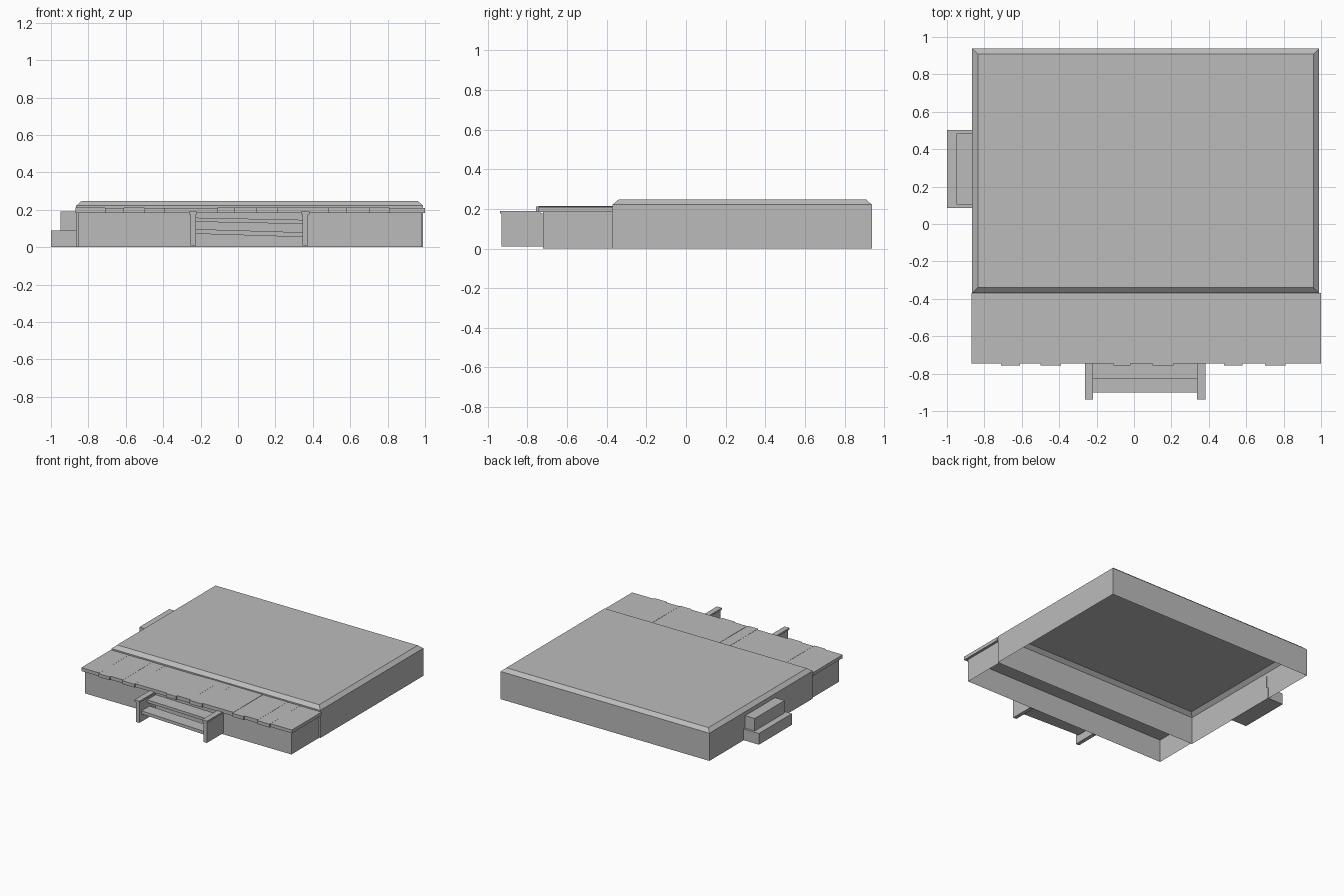
import bpy, bmesh, random
from mathutils import Matrix, Vector

if "Cube" in bpy.data.objects:
    bpy.data.objects.remove(bpy.data.objects["Cube"])

random.seed(4)
grey = bpy.data.materials.new("plain_grey")
grey.diffuse_color = (0.5, 0.5, 0.5, 1)
grey.use_nodes = True
grey.node_tree.nodes["Principled BSDF"].inputs["Base Color"].default_value = grey.diffuse_color


def finish(name, bm):
    me = bpy.data.meshes.new(name)
    bm.to_mesh(me)
    bm.free()
    me.materials.append(grey)
    ob = bpy.data.objects.new(name, me)
    bpy.context.collection.objects.link(ob)
    return ob


def add_box(bm, x0, x1, y0, y1, z0, z1, tilt_y=0.0, tilt_x=0.0):
    c = Vector(((x0 + x1) / 2, (y0 + y1) / 2, (z0 + z1) / 2))
    m = (Matrix.Translation(c) @ Matrix.Rotation(tilt_y, 4, 'Y')
         @ Matrix.Rotation(tilt_x, 4, 'X')
         @ Matrix.Diagonal((x1 - x0, y1 - y0, z1 - z0, 1)))
    return bmesh.ops.create_cube(bm, size=1, matrix=m)["verts"]


def box(name, *dims, **kw):
    bm = bmesh.new()
    add_box(bm, *dims, **kw)
    return finish(name, bm)


# Main foundation: hollow shell, sloped rim, open underneath
bm = bmesh.new()
rings = []
for z, inset in ((0, 0), (0.222, 0), (0.248, 0.03)):
    x0, x1, y0, y1 = -0.865 + inset, 0.99 - inset, -0.37 + inset, 0.938 - inset
    rings.append([bm.verts.new((x, y, z))
                  for x, y in ((x0, y0), (x1, y0), (x1, y1), (x0, y1))])
for low, high in zip(rings, rings[1:]):
    for i in range(4):
        j = (i + 1) % 4
        bm.faces.new((low[i], low[j], high[j], high[i]))
bm.faces.new(rings[-1])
finish("main_foundation", bm)

# Porch base: three walls, open underneath and against the foundation
bm = bmesh.new()
path = [(-0.855, -0.37), (-0.855, -0.722), (0.98, -0.722), (0.98, -0.37)]
low = [bm.verts.new((x, y, 0)) for x, y in path]
high = [bm.verts.new((x, y, 0.19)) for x, y in path]
for i in range(3):
    bm.faces.new((low[i], low[i + 1], high[i + 1], high[i]))
finish("porch_base", bm)

# Porch deck: planks with an uneven front edge and slight height steps
bm = bmesh.new()
edges = [-0.87, -0.71, -0.61, -0.50, -0.39, -0.11, -0.02, 0.10, 0.21,
         0.48, 0.58, 0.70, 0.81, 1.0]
for i, (x0, x1) in enumerate(zip(edges, edges[1:])):
    out = 0.012 if i % 2 else 0.0
    add_box(bm, x0, x1, -0.745 - out, -0.37,
            0.184, 0.212 + random.uniform(-0.002, 0.002))
finish("porch_deck", bm)

# Front steps: two side panels with caps
for side, x0, x1 in (("left", -0.262, -0.218), ("right", 0.338, 0.382)):
    box(f"step_side_{side}", x0 + 0.007, x1 - 0.007, -0.93, -0.722, 0.01, 0.178)
    box(f"step_cap_{side}", x0, x1, -0.938, -0.735, 0.176, 0.19)

# Front treads, sagging to one side
box("upper_tread", -0.23, 0.35, -0.83, -0.722, 0.13, 0.152, tilt_y=0.02)
box("lower_tread", -0.23, 0.35, -0.902, -0.80, 0.063, 0.088, tilt_y=0.03)

# Side steps
box("side_step_lower", -1.0, -0.86, 0.085, 0.503, 0.0, 0.09)
box("side_step_upper", -0.95, -0.86, 0.105, 0.485, 0.09, 0.19)
